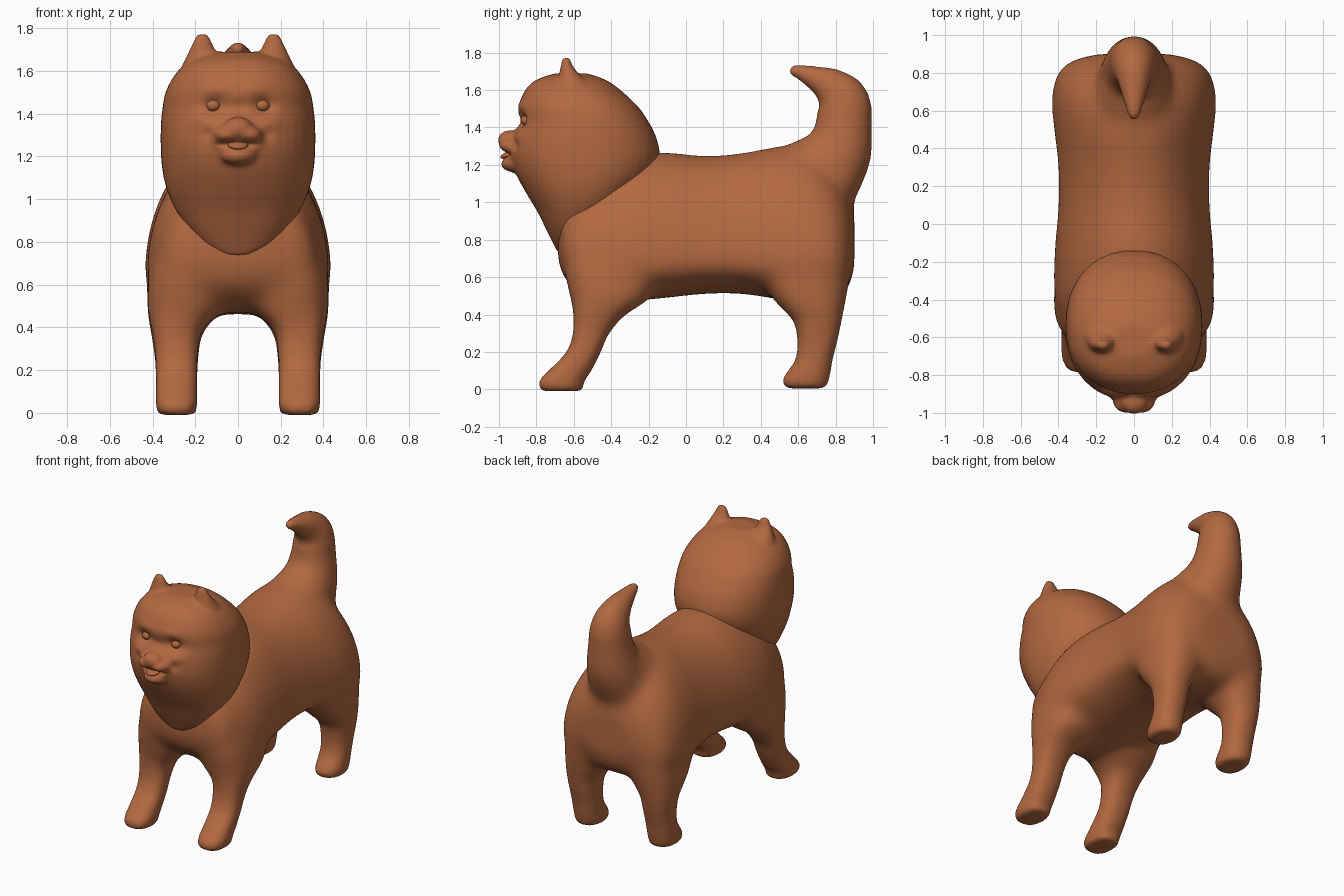
import bpy
import bmesh
from math import cos, sin, pi, exp
from mathutils import Vector, Matrix

cube = bpy.data.objects.get("Cube")
if cube:
    bpy.data.objects.remove(cube, do_unlink=True)

fur = bpy.data.materials.new("terracotta_brown")
fur.use_nodes = True
fur.diffuse_color = (0.45, 0.14, 0.052, 1)
bsdf = next(n for n in fur.node_tree.nodes if n.type == "BSDF_PRINCIPLED")
bsdf.inputs["Base Color"].default_value = fur.diffuse_color
bsdf.inputs["Roughness"].default_value = 0.7


def make_object(name, bm):
    bmesh.ops.recalc_face_normals(bm, faces=bm.faces)
    mesh = bpy.data.meshes.new(name)
    bm.to_mesh(mesh)
    bm.free()
    mesh.materials.append(fur)
    obj = bpy.data.objects.new(name, mesh)
    bpy.context.collection.objects.link(obj)
    return obj


def refine(rows, steps=5):
    """Smoothly interpolate profile rows (Catmull-Rom)."""
    out = []
    for i in range(len(rows) - 1):
        a, b, c, d = (rows[max(0, min(len(rows) - 1, i + k))] for k in (-1, 0, 1, 2))
        for s in range(steps):
            t = s / steps
            out.append([q + 0.5 * t * (r - p + t * (2*p - 5*q + 4*r - w + t * (3*(q - r) + w - p)))
                        for p, q, r, w in zip(a, b, c, d)])
    return out + [list(rows[-1])]


def unit_ring(power, n=40):
    for i in range(n):
        c, s = cos(2 * pi * i / n), sin(2 * pi * i / n)
        yield (abs(c) ** (2 / power) * (1 if c > 0 else -1),
               abs(s) ** (2 / power) * (1 if s > 0 else -1))


def loft(bm, rings):
    loops = [[bm.verts.new(p) for p in ring] for ring in rings]
    for a, b in zip(loops, loops[1:]):
        for i in range(len(a)):
            j = (i + 1) % len(a)
            bm.faces.new((a[i], a[j], b[j], b[i]))
    bm.faces.new(loops[0][::-1])
    bm.faces.new(loops[-1])


def upright(bm, rows, power=2.0, side=1):
    """Loft level slices given as height, front, back, inner x, outer x."""
    loft(bm, [[(side * ((x0 + x1) / 2 + u * (x1 - x0) / 2),
                (y0 + y1) / 2 + v * (y1 - y0) / 2, z)
               for u, v in unit_ring(power)] for z, y0, y1, x0, x1 in refine(rows)])


def ball(bm, center, radii, tilt=0):
    m = Matrix.Translation(center) @ Matrix.Rotation(tilt, 4, "X") @ Matrix.Diagonal((*radii, 1))
    bmesh.ops.create_uvsphere(bm, u_segments=28, v_segments=18, radius=1, matrix=m)


def apply_smooth(obj, repeats, group=""):
    soft = obj.modifiers.new("soften", "SMOOTH")
    soft.factor = 0.5
    soft.iterations = repeats
    soft.vertex_group = group
    bpy.ops.object.modifier_apply(modifier=soft.name)


def fuse(obj, voxel, repeats):
    """Blend overlapping volumes into one soft skin."""
    bpy.context.view_layer.objects.active = obj
    mod = obj.modifiers.new("fuse", "REMESH")
    mod.mode = "VOXEL"
    mod.voxel_size = voxel
    bpy.ops.object.modifier_apply(modifier=mod.name)
    apply_smooth(obj, repeats)


# Torso: y, belly height, widest height, back height, half width
torso = [(-0.685, 0.69, 0.76, 0.86, 0.12), (-0.64, 0.58, 0.73, 1.04, 0.32),
         (-0.5, 0.48, 0.67, 1.16, 0.39), (-0.35, 0.47, 0.66, 1.24, 0.425),
         (-0.14, 0.485, 0.67, 1.27, 0.422), (0.1, 0.51, 0.69, 1.25, 0.402),
         (0.3, 0.51, 0.69, 1.265, 0.402), (0.5, 0.48, 0.67, 1.3, 0.425),
         (0.65, 0.46, 0.66, 1.28, 0.437), (0.78, 0.47, 0.66, 1.19, 0.415),
         (0.86, 0.53, 0.68, 1.07, 0.34), (0.9, 0.64, 0.75, 0.95, 0.2)]
bm = bmesh.new()
loft(bm, [[(hw * u, y, zc + v * ((zt - zc) if v > 0 else (zc - zb)))
           for u, v in unit_ring(2.0)] for y, zb, zc, zt, hw in refine(torso)])

# Legs
front_leg = [(-0.01, -0.775, -0.55, 0.2, 0.375), (0.04, -0.79, -0.545, 0.19, 0.385),
             (0.1, -0.735, -0.505, 0.19, 0.385), (0.2, -0.64, -0.455, 0.19, 0.385),
             (0.3, -0.605, -0.41, 0.185, 0.39), (0.4, -0.605, -0.32, 0.16, 0.408),
             (0.48, -0.618, -0.2, 0.07, 0.426), (0.62, -0.648, -0.13, 0.05, 0.42),
             (0.75, -0.645, -0.12, 0.05, 0.395)]
hind_leg = [(0.005, 0.53, 0.75, 0.2, 0.375), (0.05, 0.515, 0.765, 0.19, 0.385),
            (0.1, 0.545, 0.775, 0.19, 0.385), (0.16, 0.585, 0.785, 0.19, 0.385),
            (0.26, 0.595, 0.81, 0.185, 0.39), (0.37, 0.57, 0.835, 0.165, 0.408),
            (0.46, 0.48, 0.855, 0.1, 0.425), (0.6, 0.4, 0.875, 0.07, 0.425),
            (0.75, 0.38, 0.87, 0.06, 0.39)]
for side in (-1, 1):
    upright(bm, front_leg, 2.5, side)
    upright(bm, hind_leg, 2.3, side)

# Tail root and tail: y, z, thickness, half width along a curling path
ball(bm, (0, 0.68, 1.17), (0.2, 0.25, 0.185), 0.35)
tail = refine([(0.73, 0.98, 0.14, 0.21), (0.812, 1.24, 0.178, 0.175),
               (0.845, 1.42, 0.152, 0.14), (0.835, 1.545, 0.142, 0.12),
               (0.765, 1.625, 0.1, 0.09), (0.665, 1.675, 0.058, 0.06),
               (0.555, 1.714, 0.028, 0.028)])
rings = []
for i, (y, z, thick, wide) in enumerate(tail):
    a, b = tail[max(i - 1, 0)], tail[min(i + 1, len(tail) - 1)]
    d = Vector((b[0] - a[0], b[1] - a[1])).normalized()
    rings.append([(wide * u, y + thick * v * d.y, z - thick * v * d.x)
                  for u, v in unit_ring(2.0)])
loft(bm, rings)
body = make_object("body", bm)
fuse(body, 0.018, 9)

# Broad blending where the limbs and tail join, leaving feet and tail tip crisp
joins = body.vertex_groups.new(name="joins")
for v in body.data.vertices:
    weight = min((v.co.z - 0.3) / 0.15, (1.5 - v.co.z) / 0.15, 1)
    if weight > 0:
        joins.add([v.index], weight, "REPLACE")
apply_smooth(body, 45, "joins")

# Head: height, front, back, half width
head_rows = [(0.735, -0.69, -0.62, 0.06), (0.78, -0.71, -0.56, 0.15),
             (0.86, -0.75, -0.46, 0.23), (0.95, -0.795, -0.35, 0.292),
             (1.05, -0.855, -0.25, 0.335), (1.15, -0.908, -0.17, 0.356),
             (1.25, -0.935, -0.14, 0.362), (1.35, -0.925, -0.16, 0.361),
             (1.43, -0.9, -0.2, 0.353), (1.51, -0.895, -0.255, 0.336),
             (1.6, -0.86, -0.35, 0.282), (1.655, -0.8, -0.43, 0.205),
             (1.69, -0.7, -0.53, 0.1)]
bm = bmesh.new()
upright(bm, [(z, yf, yb, -hw, hw) for z, yf, yb, hw in head_rows], 2.2)

# Ears
ear = [(1.53, -0.72, -0.42, 0.04, 0.28), (1.62, -0.695, -0.5, 0.07, 0.262),
       (1.68, -0.68, -0.565, 0.098, 0.236), (1.73, -0.67, -0.605, 0.12, 0.214),
       (1.775, -0.66, -0.62, 0.14, 0.193)]
for side in (-1, 1):
    upright(bm, ear, 2.0, side)

# Muzzle, nose, lips and chin
ball(bm, (0, -0.895, 1.285), (0.14, 0.075, 0.09))
ball(bm, (0, -0.945, 1.332), (0.07, 0.062, 0.054))
for side in (-1, 1):
    ball(bm, (side * 0.05, -0.938, 1.302), (0.065, 0.062, 0.038))
ball(bm, (0, -0.915, 1.205), (0.085, 0.075, 0.045))
head = make_object("head", bm)
fuse(head, 0.012, 9)

# Sculpted face: x, z, x spread, z spread, depth
dents = [(0.115, 1.435, 0.055, 0.04, 0.035), (0.0, 1.43, 0.05, 0.035, 0.016),
         (0.13, 1.3, 0.03, 0.025, 0.012), (0.09, 1.52, 0.08, 0.03, -0.008),
         (0.15, 1.355, 0.05, 0.03, -0.01), (0.05, 1.257, 0.05, 0.014, 0.022)]
for v in head.data.vertices:
    if v.co.y < -0.7:
        v.co.y += sum(depth * exp(-((abs(v.co.x) - x) / sx) ** 2 - ((v.co.z - z) / sz) ** 2)
                      for x, z, sx, sz, depth in dents)

# Eyes and tongue
bm = bmesh.new()
for side in (-1, 1):
    ball(bm, (side * 0.115, -0.851, 1.438), (0.032, 0.032, 0.028))
eyes = make_object("eyes", bm)
bm = bmesh.new()
ball(bm, (0, -0.945, 1.255), (0.048, 0.05, 0.018), 0.3)
tongue = make_object("tongue", bm)
for obj in (body, head, eyes, tongue):
    obj.data.polygons.foreach_set("use_smooth", [True] * len(obj.data.polygons))
